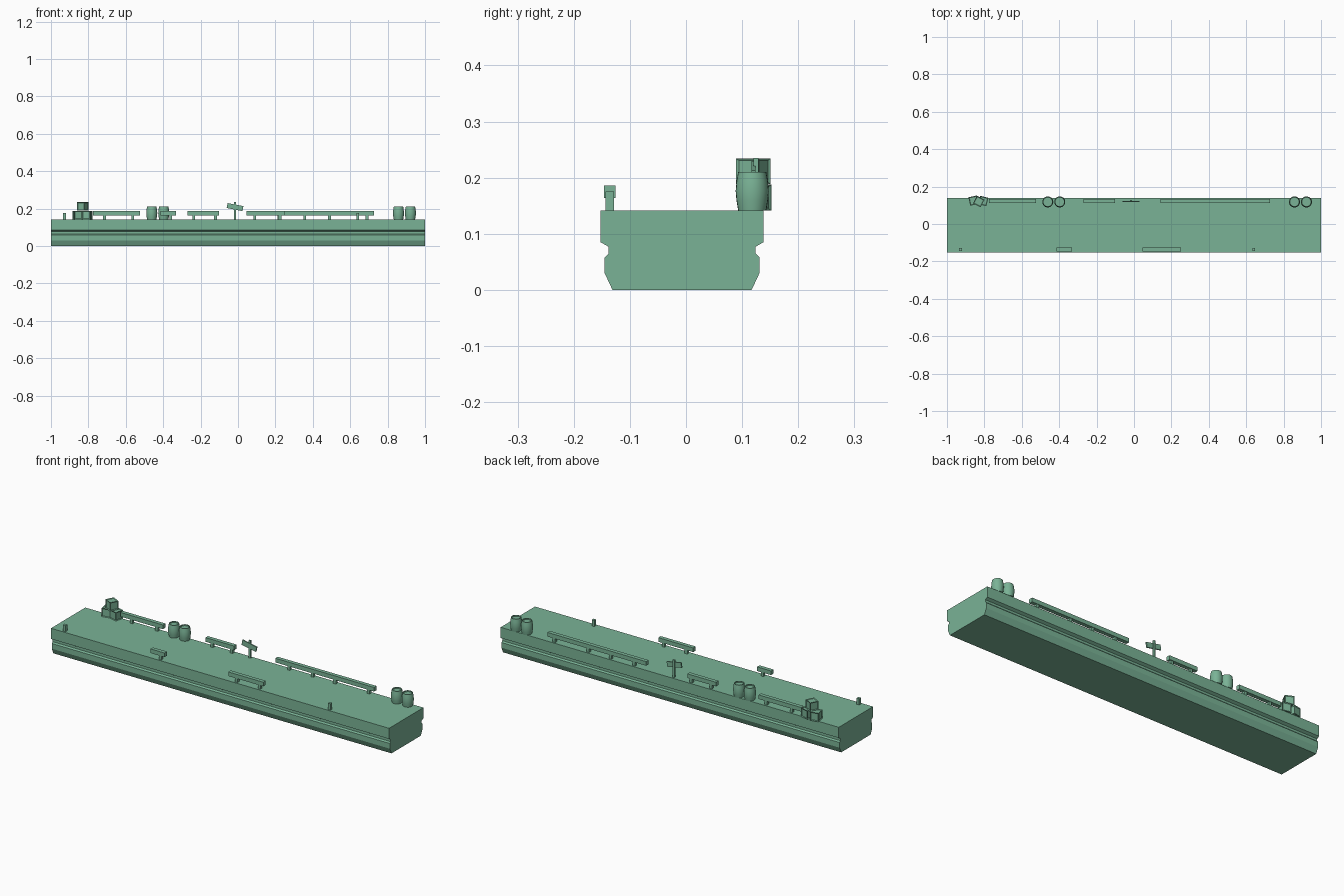
import bpy, bmesh
from math import radians, cos, sin, pi
from mathutils import Matrix

cube = bpy.data.objects.get("Cube")
if cube:
    bpy.data.objects.remove(cube, do_unlink=True)

green = bpy.data.materials.new("sage green")
green.use_nodes = True
colour = (0.195, 0.45, 0.305, 1)
green.diffuse_color = colour
green.node_tree.nodes["Principled BSDF"].inputs["Base Color"].default_value = colour

TOP = 0.142      # deck height
BACK = 0.123     # rear fence line
FRONT = -0.136   # front fence line


def finish(name, bm):
    bmesh.ops.recalc_face_normals(bm, faces=bm.faces)
    mesh = bpy.data.meshes.new(name)
    bm.to_mesh(mesh)
    bm.free()
    mesh.materials.append(green)
    obj = bpy.data.objects.new(name, mesh)
    bpy.context.collection.objects.link(obj)
    return obj


def box(name, centre, size, tilt=None, panel=False):
    bm = bmesh.new()
    bmesh.ops.create_cube(bm, size=1)
    bmesh.ops.scale(bm, vec=size, verts=bm.verts)
    if panel:
        bmesh.ops.inset_individual(bm, faces=bm.faces[:], thickness=0.006, depth=-0.003)
    matrix = Matrix.Translation(centre) @ (tilt or Matrix.Identity(4))
    bmesh.ops.transform(bm, matrix=matrix, verts=bm.verts)
    return finish(name, bm)


def post(name, x, y):
    box(name, (x, y, TOP + 0.0165), (0.015, 0.015, 0.033))


def fence(name, x0, x1, y, posts):
    box(name + "_rail", ((x0 + x1) / 2, y, 0.175), (x1 - x0, 0.021, 0.022))
    for i, x in enumerate(posts):
        post(f"{name}_post_{i + 1}", x, y)


def barrel(name, x, y):
    # Bulging staves with a rim and a sunken lid
    profile = [(0.025, 0), (0.028, 0.017), (0.0295, 0.034), (0.028, 0.051),
               (0.025, 0.068), (0.021, 0.068), (0.021, 0.062)]
    sides = 24
    bm = bmesh.new()
    rings = [[bm.verts.new((x + r * cos(2 * pi * k / sides),
                            y + r * sin(2 * pi * k / sides), TOP + z))
              for k in range(sides)] for r, z in profile]
    for a, b in zip(rings, rings[1:]):
        for k in range(sides):
            n = (k + 1) % sides
            bm.faces.new((a[k], a[n], b[n], b[k]))
    bm.faces.new(rings[0])
    bm.faces.new(rings[-1])
    obj = finish(name, bm)
    bpy.ops.object.select_all(action="DESELECT")
    obj.select_set(True)
    bpy.context.view_layer.objects.active = obj
    bpy.ops.object.shade_smooth_by_angle(angle=radians(35))


# Long platform: a symmetrical grooved section swept along x
half = [(0.124, 0), (0.138, 0.03), (0.138, 0.058), (0.131, 0.065),
        (0.131, 0.077), (0.145, 0.085), (0.145, TOP)]
section = half + [(-y, z) for y, z in reversed(half)]
bm = bmesh.new()
face = bm.faces.new([bm.verts.new((-1, y - 0.007, z)) for y, z in section])
sweep = bmesh.ops.extrude_face_region(bm, geom=[face], use_keep_orig=True)
bmesh.ops.translate(bm, vec=(2, 0, 0),
                    verts=[v for v in sweep["geom"] if isinstance(v, bmesh.types.BMVert)])
finish("platform", bm)

# Fences and lone posts
fence("back_right_fence", -0.775, -0.523, BACK, (-0.713, -0.563))
fence("back_middle_fence", -0.271, -0.102, BACK, (-0.237, -0.12))
fence("back_left_fence", 0.142, 0.726, BACK, (0.218, 0.357, 0.49, 0.69))
fence("front_right_fence", -0.415, -0.332, FRONT, (-0.36,))
fence("front_left_fence", 0.045, 0.252, FRONT, (0.09, 0.225))
post("lone_right_post", -0.927, FRONT)
post("lone_left_post", 0.64, FRONT)

# Barrel pairs
for i, x in enumerate((-0.461, -0.397, 0.858, 0.922)):
    barrel(f"barrel_{i + 1}", x, 0.118)

# Signpost with a crooked board
box("sign_post", (-0.016, 0.125, 0.1885), (0.011, 0.009, 0.093))
box("sign_board", (-0.016, 0.12, 0.208), (0.086, 0.007, 0.027),
    Matrix.Rotation(radians(11), 4, "Y"))

# Stacked crates with sunken panels
for name, x, y, z, angle in (("lower_right_crate", -0.858, 0.125, 0.1645, 12),
                             ("lower_left_crate", -0.806, 0.123, 0.1645, -14),
                             ("upper_crate", -0.83, 0.12, 0.2115, -27)):
    box(name, (x, y, z), (0.046, 0.046, 0.046),
        Matrix.Rotation(radians(angle), 4, "Z"), panel=True)
